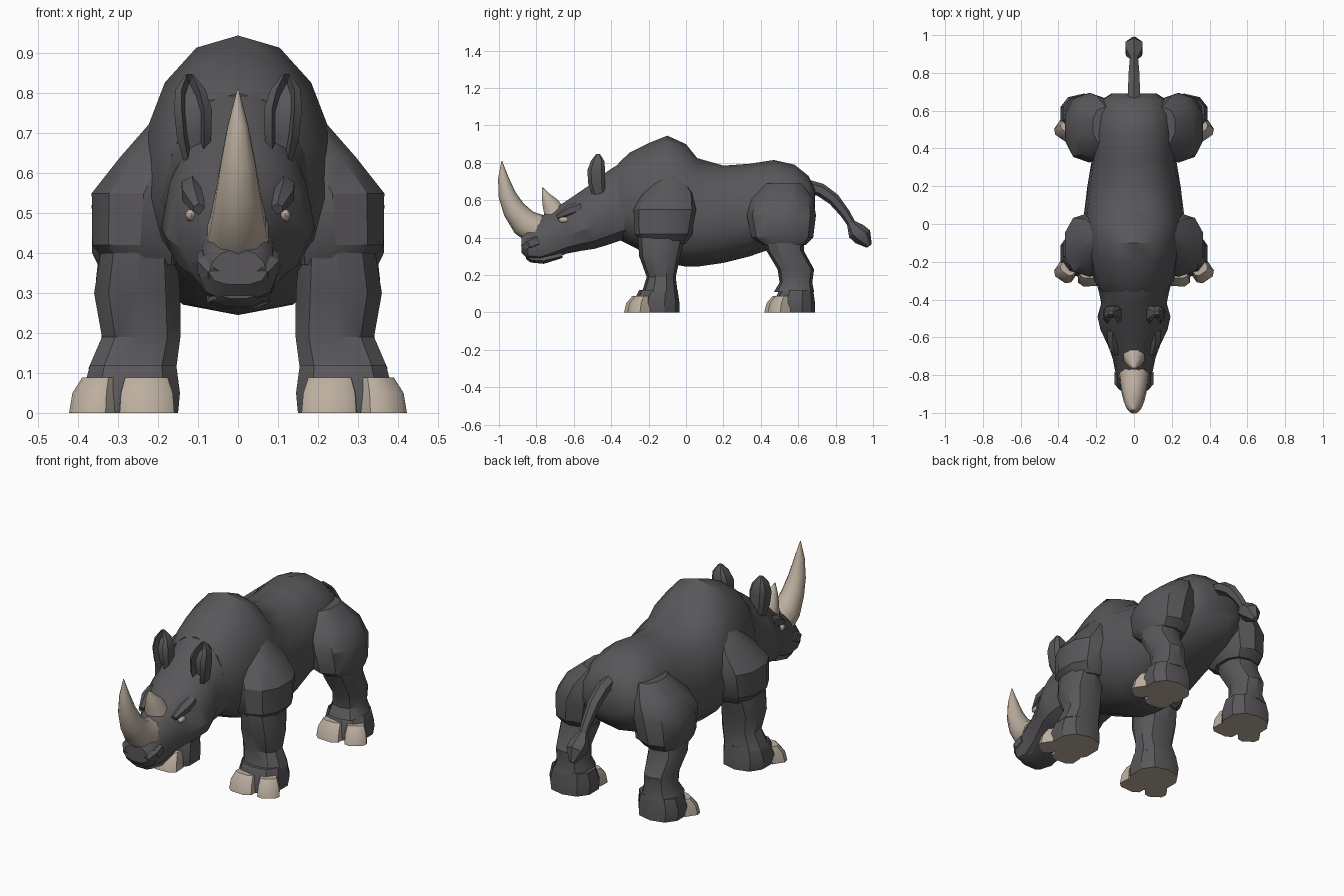
import bpy, bmesh, math
from mathutils import Vector, Matrix

cube = bpy.data.objects.get("Cube")
if cube:
    bpy.data.objects.remove(cube)


def material(name, rgb):
    m = bpy.data.materials.new(name)
    m.use_nodes = True
    m.diffuse_color = (*rgb, 1)
    m.node_tree.nodes["Principled BSDF"].inputs["Base Color"].default_value = (*rgb, 1)
    return m


HIDE = material("dark grey hide", (0.1, 0.095, 0.102))
HORN = material("pale horn", (0.5, 0.425, 0.345))
SIDES = (("left", 1), ("right", -1))


def finish(name, bm, mats, angle=32):
    bmesh.ops.recalc_face_normals(bm, faces=bm.faces)
    me = bpy.data.meshes.new(name)
    bm.to_mesh(me)
    bm.free()
    ob = bpy.data.objects.new(name, me)
    bpy.context.collection.objects.link(ob)
    for m in mats:
        me.materials.append(m)
    bpy.ops.object.select_all(action='DESELECT')
    ob.select_set(True)
    bpy.context.view_layer.objects.active = ob
    bpy.ops.object.shade_smooth_by_angle(angle=math.radians(angle))
    return ob


def skin(rings):
    """Bridge rings of points and cap both ends."""
    bm = bmesh.new()
    loops = [[bm.verts.new(p) for p in r] for r in rings]
    n = len(loops[0])
    for a, b in zip(loops, loops[1:]):
        for i in range(n):
            j = (i + 1) % n
            bm.faces.new((a[i], a[j], b[j], b[i]))
    bm.faces.new(loops[0])
    bm.faces.new(loops[-1])
    return bm


def oval(n, power):
    for i in range(n):
        t = math.tau * (i + 0.5) / n
        c, s = math.cos(t), math.sin(t)
        yield (math.copysign(abs(c) ** power, c), math.copysign(abs(s) ** power, s))


def lengthwise(rows, n=14, power=0.9, sag=0.12):
    """Rows: y, bottom, top, half width; sag widens each section low down."""
    return skin([[(c * w * (1 - sag * s), y, (lo + hi) / 2 + s * (hi - lo) / 2)
                  for c, s in oval(n, power)] for y, lo, hi, w in rows])


def upright(rows, side=1, n=10, power=0.85):
    """Rows: z, inner x, outer x, front y, back y."""
    return skin([[(side * ((a + b) / 2 + c * (b - a) / 2), (f + k) / 2 + s * (k - f) / 2, z)
                  for c, s in oval(n, power)] for z, a, b, f, k in rows])


def tapered(points, radii, n=8, flat=1.0):
    """Tube in a side plane, with its own radius at each point."""
    pts = [Vector(p) for p in points]
    rings = []
    for i, p in enumerate(pts):
        d = (pts[min(i + 1, len(pts) - 1)] - pts[max(i - 1, 0)]).normalized()
        u = Vector((1, 0, 0))
        v = d.cross(u).normalized()
        rings.append([p + (u * c * flat + v * s) * radii[i] for c, s in oval(n, 1)])
    return skin(rings)


# Torso with shoulder hump and rounded rump
finish("torso", lengthwise([
    (-0.36, 0.39, 0.80, 0.175), (-0.30, 0.36, 0.855, 0.21), (-0.20, 0.31, 0.905, 0.232),
    (-0.10, 0.265, 0.945, 0.248), (0.00, 0.245, 0.90, 0.256), (0.06, 0.245, 0.825, 0.262),
    (0.20, 0.265, 0.785, 0.245), (0.34, 0.30, 0.795, 0.222), (0.47, 0.345, 0.815, 0.222),
    (0.58, 0.38, 0.79, 0.21), (0.655, 0.44, 0.73, 0.175), (0.69, 0.51, 0.66, 0.12)]), [HIDE])

# Neck, skull and muzzle, with heavy cheeks
finish("head", lengthwise([
    (-0.28, 0.40, 0.84, 0.20), (-0.36, 0.375, 0.80, 0.18), (-0.42, 0.355, 0.76, 0.168),
    (-0.49, 0.335, 0.705, 0.187), (-0.56, 0.325, 0.655, 0.172), (-0.64, 0.31, 0.60, 0.135),
    (-0.71, 0.285, 0.555, 0.11), (-0.78, 0.265, 0.515, 0.096), (-0.845, 0.28, 0.46, 0.094),
    (-0.88, 0.32, 0.41, 0.07)], n=12, power=0.85, sag=0.2), [HIDE])
finish("lower_lip", lengthwise([
    (-0.66, 0.29, 0.33, 0.08), (-0.76, 0.258, 0.32, 0.08),
    (-0.83, 0.265, 0.32, 0.066), (-0.855, 0.285, 0.31, 0.04)], n=8), [HIDE])

# Horns
finish("front_horn", tapered(
    [(0, -0.80, 0.445), (0, -0.865, 0.48), (0, -0.92, 0.55), (0, -0.957, 0.63),
     (0, -0.977, 0.72), (0, -0.985, 0.81)],
    [0.085, 0.076, 0.061, 0.047, 0.028, 0.002], n=10, flat=0.95), [HORN], 50)
finish("rear_horn", tapered(
    [(0, -0.70, 0.53), (0, -0.727, 0.585), (0, -0.75, 0.625), (0, -0.767, 0.668)],
    [0.065, 0.047, 0.025, 0.002], flat=0.95), [HORN], 50)

# Tail and tuft
finish("tail", tapered(
    [(0, 0.65, 0.675), (0, 0.72, 0.655), (0, 0.79, 0.605), (0, 0.85, 0.53), (0, 0.90, 0.45)],
    [0.035, 0.036, 0.033, 0.027, 0.021], n=6), [HIDE])
finish("tail_tuft", tapered(
    [(0, 0.875, 0.485), (0, 0.91, 0.435), (0, 0.945, 0.405), (0, 0.98, 0.355)],
    [0.018, 0.05, 0.052, 0.016], n=6), [HIDE])

FRONT_LEG = [(0.42, 0.15, 0.345, -0.26, 0.00), (0.30, 0.14, 0.365, -0.25, -0.03),
             (0.19, 0.14, 0.345, -0.21, -0.055), (0.11, 0.15, 0.38, -0.235, -0.045)]
HIND_LEG = [(0.42, 0.16, 0.35, 0.40, 0.63), (0.33, 0.17, 0.36, 0.43, 0.63),
            (0.23, 0.185, 0.345, 0.49, 0.685), (0.16, 0.18, 0.345, 0.50, 0.675),
            (0.11, 0.165, 0.37, 0.47, 0.685)]
SHOULDER = [(0.37, 0.13, 0.33, -0.24, 0.00), (0.42, 0.12, 0.37, -0.275, 0.035),
            (0.55, 0.10, 0.372, -0.28, 0.06), (0.64, 0.08, 0.30, -0.235, 0.05),
            (0.735, 0.08, 0.215, -0.13, -0.02)]
THIGH = [(0.36, 0.15, 0.35, 0.41, 0.64), (0.40, 0.13, 0.37, 0.35, 0.68),
         (0.52, 0.10, 0.372, 0.325, 0.695), (0.61, 0.08, 0.318, 0.35, 0.68),
         (0.69, 0.08, 0.22, 0.42, 0.62)]


def foot(name, s, toe_y, heel_y):
    """Broad pad with a pale sole, a wide front toenail and an outer one."""
    bm = upright([(0.0, 0.145, 0.385, toe_y + 0.05, heel_y), (0.05, 0.14, 0.395, toe_y + 0.05, heel_y),
                  (0.12, 0.15, 0.375, toe_y + 0.085, heel_y - 0.01)], s)
    bm.normal_update()
    for f in bm.faces:
        f.material_index = int(f.calc_center_median().z < 0.01)
    finish(name, bm, [HIDE, HORN])
    for toe, x, dy, turn, wide in (("front", 0.23, 0.073, -0.05, 0.072),
                                   ("outer", 0.352, 0.095, 0.6, 0.058)):
        nail = upright([(0, -wide, wide, -0.07, 0.045), (0.05, 0.004 - wide, wide - 0.004, -0.058, 0.045),
                        (0.088, 0.016 - wide, wide - 0.016, -0.025, 0.045)], n=8, power=0.6)
        nail.transform(Matrix.Translation((s * x, toe_y + dy, 0)) @ Matrix.Rotation(s * turn, 4, 'Z'))
        finish(name + "_" + toe + "_toenail", nail, [HORN], 45)


for label, s in SIDES:
    # Legs and feet
    finish(label + "_shoulder", upright(SHOULDER, s), [HIDE])
    finish(label + "_front_leg", upright(FRONT_LEG, s), [HIDE])
    foot(label + "_front_foot", s, -0.335, -0.035)
    finish(label + "_thigh", upright(THIGH, s), [HIDE])
    finish(label + "_hind_leg", upright(HIND_LEG, s), [HIDE])
    foot(label + "_hind_foot", s, 0.415, 0.69)

    # Ear: broad pointed leaf hollowed at the front
    ear = upright([(0.62, 0.075, 0.135, -0.50, -0.43), (0.69, 0.065, 0.155, -0.525, -0.43),
                   (0.76, 0.063, 0.163, -0.53, -0.43), (0.81, 0.08, 0.158, -0.51, -0.435),
                   (0.848, 0.112, 0.132, -0.48, -0.46)], s, n=8, power=0.6)
    bmesh.ops.recalc_face_normals(ear, faces=ear.faces)
    hollow = [f for f in ear.faces if f.normal.y < -0.75]
    bmesh.ops.inset_region(ear, faces=hollow, thickness=0.008, depth=-0.03)
    finish(label + "_ear", ear, [HIDE])

    # Brow ridge, eye and nostril
    brow = tapered([(s * 0.115, -0.56, 0.565), (s * 0.112, -0.62, 0.545),
                    (s * 0.098, -0.69, 0.51)], [0.03, 0.032, 0.015], n=6)
    finish(label + "_brow", brow, [HIDE])
    eye = bmesh.new()
    bmesh.ops.create_uvsphere(eye, u_segments=8, v_segments=6, radius=0.02)
    eye.transform(Matrix.Translation((s * 0.118, -0.652, 0.495)) @ Matrix.Diagonal((0.7, 1.5, 0.8, 1)))
    finish(label + "_eye", eye, [HORN], 60)
    nostril = tapered([(s * 0.072, -0.79, 0.385), (s * 0.072, -0.84, 0.365),
                       (s * 0.06, -0.875, 0.345)], [0.035, 0.036, 0.018], n=6)
    finish(label + "_nostril", nostril, [HIDE])
